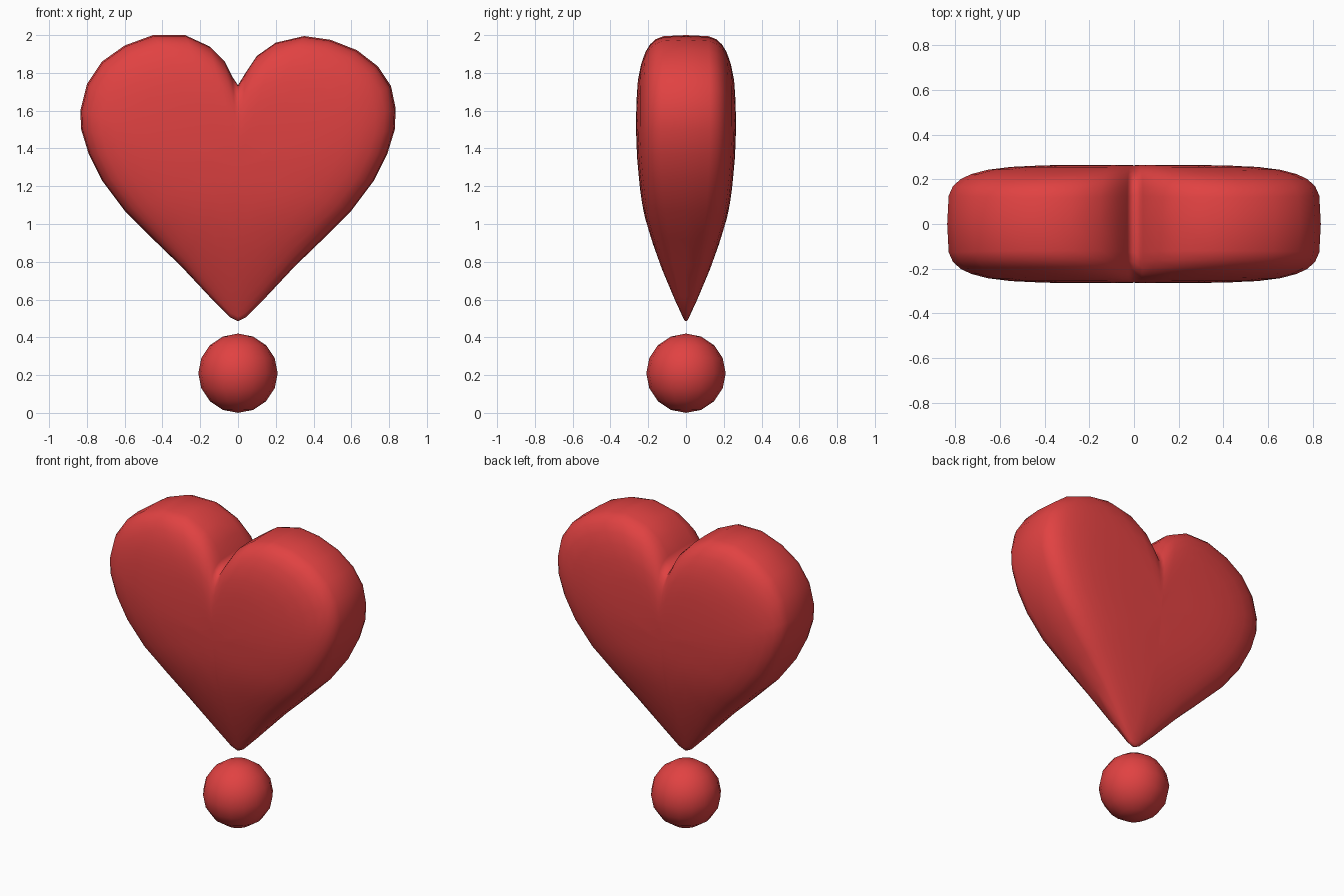
import bpy, bmesh

if "Cube" in bpy.data.objects:
    bpy.data.objects.remove(bpy.data.objects["Cube"])

red = bpy.data.materials.new("red")
red.diffuse_color = (0.75, 0.054, 0.054, 1)
red.use_nodes = True
red.node_tree.nodes["Principled BSDF"].inputs["Base Color"].default_value = red.diffuse_color


def finish(bm, name):
    bmesh.ops.recalc_face_normals(bm, faces=bm.faces)
    for f in bm.faces:
        f.smooth = True
    me = bpy.data.meshes.new(name)
    bm.to_mesh(me)
    bm.free()
    me.materials.append(red)
    ob = bpy.data.objects.new(name, me)
    bpy.context.collection.objects.link(ob)
    return ob


# heart outline in x, z: right lobe, shared lower flank, left lobe
right = [(0, 1.735), (0.04, 1.80), (0.1, 1.89), (0.2, 1.96), (0.35, 1.995), (0.49, 1.975),
         (0.63, 1.92), (0.74, 1.835), (0.81, 1.73), (0.835, 1.61)]
flank = [(0.83, 1.5), (0.79, 1.37), (0.72, 1.23), (0.60, 1.07), (0.45, 0.92), (0.3, 0.775),
         (0.15, 0.615), (0.04, 0.505)]
left = [(-0.835, 1.6), (-0.8, 1.74), (-0.72, 1.86), (-0.6, 1.945), (-0.45, 2.0), (-0.28, 2.0),
        (-0.15, 1.94), (-0.07, 1.86), (-0.03, 1.78)]
outline = right + flank + [(0, 0.485)] + [(-x, z) for x, z in reversed(flank)] + left

# half thickness by height
depth = [(0.48, 0.015), (0.6, 0.07), (0.8, 0.147), (1.0, 0.21), (1.1, 0.232), (1.2, 0.245),
         (1.35, 0.259), (1.5, 0.265), (1.75, 0.265), (2.0, 0.25)]


def half_depth(z):
    for (z0, d0), (z1, d1) in zip(depth, depth[1:]):
        if z <= z1:
            return d0 + (d1 - d0) * (z - z0) / (z1 - z0)
    return depth[-1][1]


# heart: outline rings shrinking to the middle, puffed out front and back
CZ, N = 1.3, 4.5
bm = bmesh.new()
rim = [bm.verts.new((x, 0, z)) for x, z in outline]
count = len(rim)
for side in (-1, 1):
    prev = rim
    for s in (0.992, 0.97, 0.93, 0.87, 0.78, 0.66, 0.5, 0.33, 0.16):
        puff = (1 - s ** N) ** (1 / N)
        ring = []
        for x, z in outline:
            h = CZ + (z - CZ) * s
            ring.append(bm.verts.new((x * s, side * half_depth(h) * puff, h)))
        for i in range(count):
            j = (i + 1) % count
            bm.faces.new((prev[i], prev[j], ring[j], ring[i]))
        prev = ring
    tip = bm.verts.new((0, side * half_depth(CZ), CZ))
    for i in range(count):
        bm.faces.new((prev[i], prev[(i + 1) % count], tip))
finish(bm, "heart")

# round dot below the heart
bm = bmesh.new()
bmesh.ops.create_uvsphere(bm, u_segments=16, v_segments=8, radius=0.21)
dot = finish(bm, "dot")
dot.location = (0, 0, 0.21)
